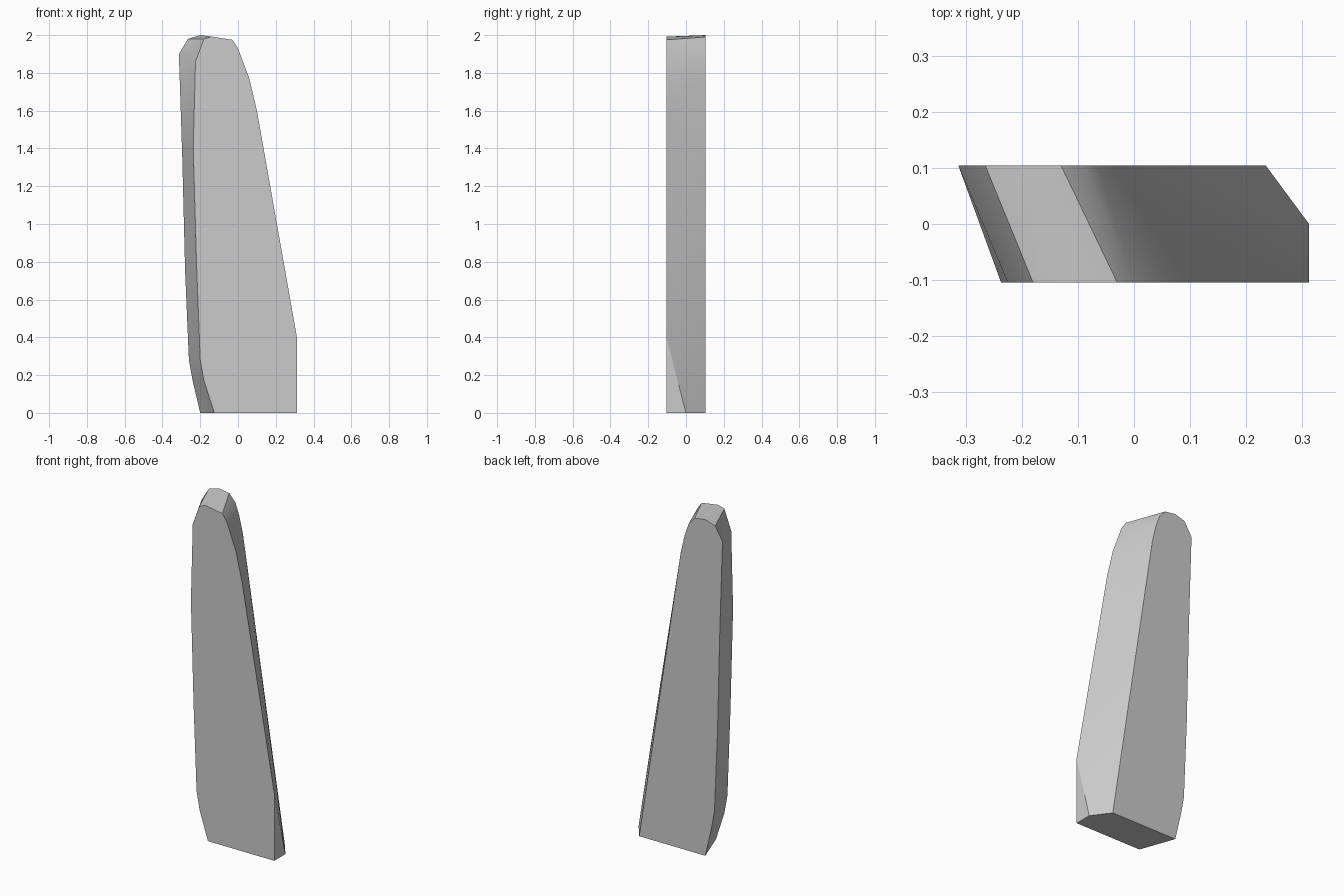
import bpy
import bmesh
import math

cube = bpy.data.objects.get("Cube")
if cube:
    bpy.data.objects.remove(cube, do_unlink=True)

HALF_DEPTH = 0.104

# Matching outlines, from the lower right-hand side up over the tip
front_outline = [(-0.125, 0), (-0.18, 0.17), (-0.2, 0.28), (-0.22, 0.8),
                 (-0.237, 1.4), (-0.225, 1.86), (-0.18, 1.98), (-0.14, 1.992),
                 (-0.03, 1.975), (0, 1.93), (0.06, 1.77), (0.1, 1.6)]
back_outline = [(-0.2, 0), (-0.24, 0.17), (-0.26, 0.28), (-0.28, 0.75),
                (-0.295, 1.35), (-0.313, 1.9), (-0.265, 1.98), (-0.2, 2),
                (-0.13, 1.99), (-0.09, 1.945), (-0.065, 1.875), (-0.04, 1.77)]

bm = bmesh.new()
front = [bm.verts.new((x, -HALF_DEPTH, z)) for x, z in front_outline]
back = [bm.verts.new((x, HALF_DEPTH, z)) for x, z in back_outline]

# Sloped left side and its cut lower corner
shoulder = bm.verts.new((0.312, -HALF_DEPTH, 0.4))
front_foot = bm.verts.new((0.312, -HALF_DEPTH, 0))
side_foot = bm.verts.new((0.312, 0, 0))
back_foot = bm.verts.new((0.235, HALF_DEPTH, 0))

# Rim between the two outlines
for i in range(len(front) - 1):
    f0, f1, b0, b1 = front[i], front[i + 1], back[i], back[i + 1]
    bm.faces.new((f0, f1, b1))
    bm.faces.new((f0, b1, b0))
for corners in ((front[-1], shoulder, back[-1]),
                (shoulder, side_foot, back[-1]),
                (side_foot, back_foot, back[-1]),
                (shoulder, front_foot, side_foot)):
    bm.faces.new(corners)

# Flat front, back and underside
flat_faces = [bm.faces.new(front + [shoulder, front_foot]),
              bm.faces.new(back + [back_foot]),
              bm.faces.new((front[0], front_foot, side_foot, back_foot, back[0]))]
bmesh.ops.recalc_face_normals(bm, faces=bm.faces)

mesh = bpy.data.meshes.new("tapered_slab")
bm.to_mesh(mesh)
bm.free()
slab = bpy.data.objects.new("tapered_slab", mesh)
bpy.context.collection.objects.link(slab)

# Plain grey material
grey = bpy.data.materials.new("plain grey")
grey.use_nodes = True
colour = (0.6, 0.6, 0.6, 1)
grey.diffuse_color = colour
grey.node_tree.nodes["Principled BSDF"].inputs["Base Color"].default_value = colour
mesh.materials.append(grey)

# Smooth rim with sharp borders
bpy.ops.object.select_all(action="DESELECT")
slab.select_set(True)
bpy.context.view_layer.objects.active = slab
bpy.ops.object.shade_smooth_by_angle(angle=math.radians(30))
